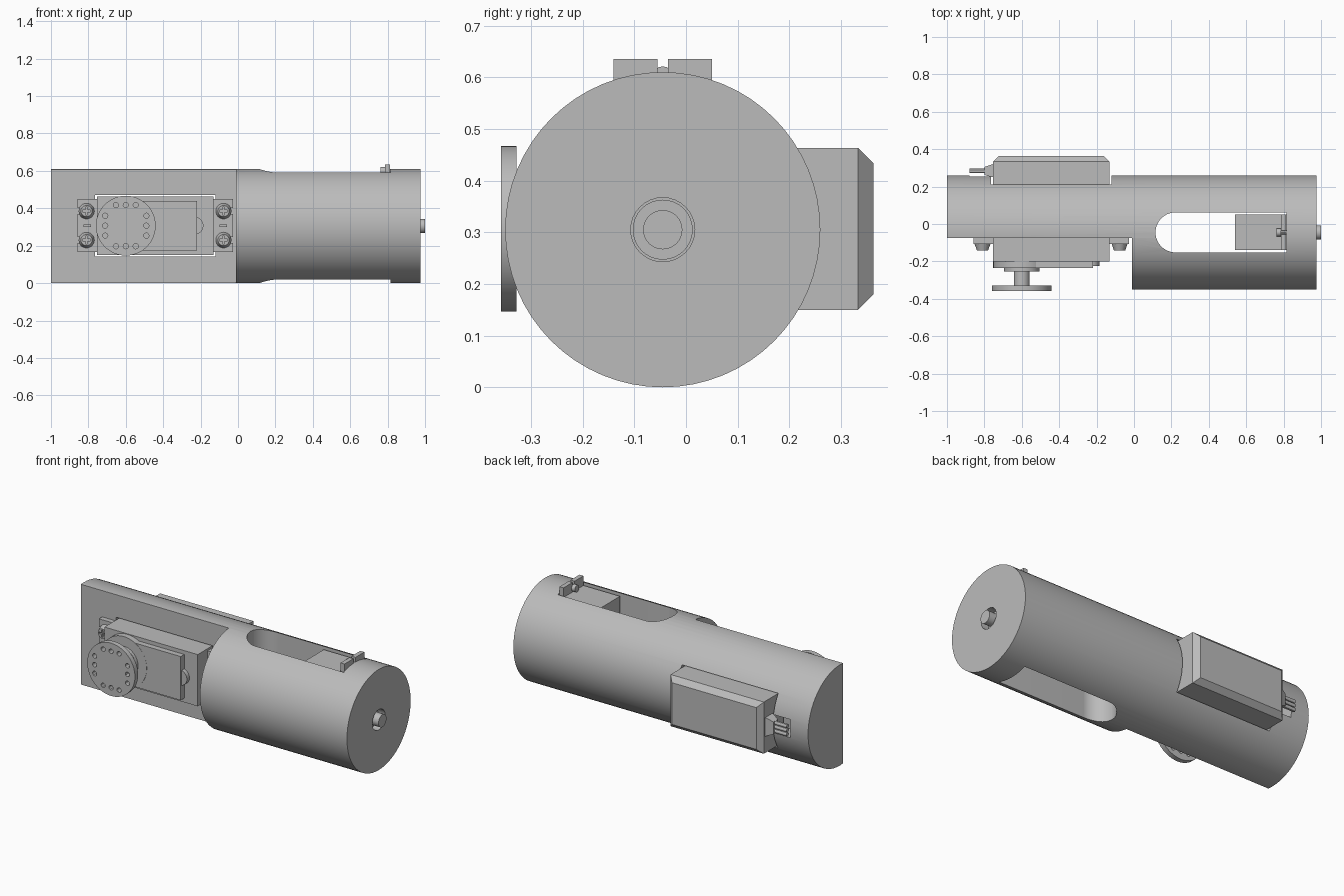
import bpy, bmesh, math
from mathutils import Vector

cube = bpy.data.objects.get("Cube")
if cube:
    bpy.data.objects.remove(cube, do_unlink=True)

grey = bpy.data.materials.new("plain grey")
grey.use_nodes = True
grey.diffuse_color = (0.5, 0.5, 0.5, 1)
grey.node_tree.nodes["Principled BSDF"].inputs["Base Color"].default_value = (0.5, 0.5, 0.5, 1)

AXES = {"X": Vector((1, 0, 0)), "Y": Vector((0, 1, 0)), "Z": Vector((0, 0, 1))}
CY, CZ, R = -0.045, 0.305, 0.305      # tube axis and radius
HX, HZ = -0.6, 0.307                  # large servo shaft


def finish(name, bm):
    bmesh.ops.recalc_face_normals(bm, faces=bm.faces)
    mesh = bpy.data.meshes.new(name)
    bm.to_mesh(mesh)
    bm.free()
    mesh.materials.append(grey)
    ob = bpy.data.objects.new(name, mesh)
    bpy.context.collection.objects.link(ob)
    return ob


def loft(name, axis, sections):
    """Stack rectangles (position, u0, u1, v0, v1) along X (u=y) or Y (u=x); v is z."""
    bm = bmesh.new()
    rings = []
    for p, u0, u1, v0, v1 in sections:
        corners = [(u0, v0), (u1, v0), (u1, v1), (u0, v1)]
        rings.append([bm.verts.new((p, u, v) if axis == "X" else (u, p, v)) for u, v in corners])
    for a, b in zip(rings, rings[1:]):
        for i in range(4):
            j = (i + 1) % 4
            bm.faces.new((a[i], a[j], b[j], b[i]))
    bm.faces.new(rings[0])
    bm.faces.new(rings[-1])
    return finish(name, bm)


def box(name, x0, x1, y0, y1, z0, z1):
    return loft(name, "Y", [(y0, x0, x1, z0, z1), (y1, x0, x1, z0, z1)])


def rod(name, axis, start, end, centre, r, r2=None, sides=32):
    """Cylinder from start to end on the axis; centre holds the other two coordinates."""
    bm = bmesh.new()
    bmesh.ops.create_cone(bm, cap_ends=True, segments=sides, radius1=r,
                          radius2=r if r2 is None else r2, depth=end - start)
    bm.transform(AXES[axis].to_track_quat("Z", "Y").to_matrix().to_4x4())
    pos = list(centre)
    pos.insert("XYZ".index(axis), (start + end) / 2)
    bmesh.ops.translate(bm, vec=pos, verts=bm.verts)
    return finish(name, bm)


def cut(ob, *cutters):
    for c in cutters:
        c.hide_render = True
        mod = ob.modifiers.new("cut", "BOOLEAN")
        mod.operation, mod.solver, mod.object = "DIFFERENCE", "EXACT", c
        bpy.context.view_layer.objects.active = ob
        bpy.ops.object.modifier_apply(modifier=mod.name)
        bpy.data.objects.remove(c, do_unlink=True)
    return ob


# Tube body: flat on the front of one half, slotted and bored on the other
body = rod("tube_body", "X", -1, 0.975, (CY, CZ), R, sides=64)
cut(body,
    box("flat_cutter", -1.2, -0.01, -0.6, -0.075, -0.2, 0.8),
    box("servo_hole", -0.765, -0.12, -0.3, 0.5, 0.142, 0.472),
    box("wire_pocket", -0.88, -0.75, 0.16, 0.5, 0.25, 0.36),
    box("slot_straight", 0.222, 0.815, CY - 0.107, CY + 0.107, -0.2, 0.8),
    rod("slot_end", "Z", -0.2, 0.8, (0.222, CY), 0.107, sides=48),
    rod("shaft_bore", "X", 0.7, 1.2, (CY, CZ), 0.062))

# Large servo case with chamfered back
loft("servo_case", "Y", [(-0.2, -0.755, -0.13, 0.15, 0.463),
                         (0.333, -0.755, -0.13, 0.15, 0.463),
                         (0.363, -0.725, -0.16, 0.18, 0.433)])
rod("gear_cover_round", "Y", -0.235, -0.2, (HX, HZ), 0.153, sides=48)
box("gear_cover_block", -0.62, -0.22, -0.234, -0.2, 0.175, 0.44)
rod("idler_cover", "Y", -0.225, -0.2, (-0.232, HZ), 0.047)
rod("shaft_collar", "Y", -0.255, -0.235, (HX, HZ), 0.095)
rod("output_shaft", "Y", -0.33, -0.25, (HX, HZ), 0.042)

# Drilled output disc: three holes on each side
horn = rod("output_disc", "Y", -0.358, -0.328, (HX, HZ), 0.16, sides=48)
for side in range(4):
    for step in (-1, 0, 1):
        a = side * math.pi / 2 + step * 0.45
        r = 0.11 / math.cos(step * 0.45)
        cut(horn, rod("disc_hole", "Y", -0.4, -0.3,
                      (HX + r * math.cos(a), HZ + r * math.sin(a)), 0.014, sides=12))

# Mounting ears with ribs and cross-head screws
for side, x0, x1, sx in (("right", -0.857, -0.755, -0.81), ("left", -0.13, -0.028, -0.077)):
    ear = box(side + "_ear", x0, x1, -0.107, -0.076, 0.165, 0.45)
    outer = x0 if side == "right" else x1
    for z in (0.23, 0.385):
        cut(ear, box("ear_slot", min(sx, outer) - 0.01, max(sx, outer) + 0.01,
                     -0.2, 0, z - 0.016, z + 0.016))
        head = rod("screw_head", "Y", -0.142, -0.107, (sx, z), 0.03, 0.042, sides=24)
        cut(head,
            box("cross_a", sx - 0.022, sx + 0.022, -0.2, -0.13, z - 0.005, z + 0.005),
            box("cross_b", sx - 0.005, sx + 0.005, -0.2, -0.13, z - 0.022, z + 0.022))
        rod("screw_shank", "Y", -0.11, 0.05, (sx, z), 0.015, sides=12)
    box(side + "_ear_rib", x0 + 0.03, x1 - 0.03, -0.122, -0.107, 0.3, 0.314)

# Cable outlet and three wires
loft("cable_grommet", "X", [(-0.8, 0.262, 0.305, 0.27, 0.344), (-0.755, 0.25, 0.32, 0.25, 0.364)])
for i in (-1, 0, 1):
    rod("wire", "X", -0.88, -0.79, (0.284, HZ + i * 0.025), 0.012, sides=12)

# Small servo standing in the slot, with its shaft through the end
box("small_servo_case", 0.54, 0.82, CY - 0.095, CY + 0.095, 0.2, 0.577)
tab = box("small_servo_tabs", 0.785, 0.812, CY - 0.095, CY + 0.095, 0.135, 0.635)
cut(tab,
    box("top_notch", 0.7, 0.9, CY - 0.01, CY + 0.01, 0.605, 0.7),
    box("bottom_notch", 0.7, 0.9, CY - 0.01, CY + 0.01, 0.1, 0.165))
for z in (0.6, 0.17):
    rod("small_screw", "X", 0.762, 0.786, (CY, z), 0.021, sides=16)
    rod("small_screw_shank", "X", 0.78, 0.82, (CY, z), 0.009, sides=12)
rod("small_servo_boss", "X", 0.8, 0.93, (CY, CZ), 0.058)
rod("small_servo_shaft", "X", 0.9, 1.0, (CY, CZ), 0.038)

# Smooth the round parts, keeping hard edges
bpy.ops.object.select_all(action="DESELECT")
for ob in bpy.context.scene.objects:
    if ob.type == "MESH":
        ob.select_set(True)
        bpy.context.view_layer.objects.active = ob
bpy.ops.object.shade_smooth_by_angle(angle=math.radians(30))
